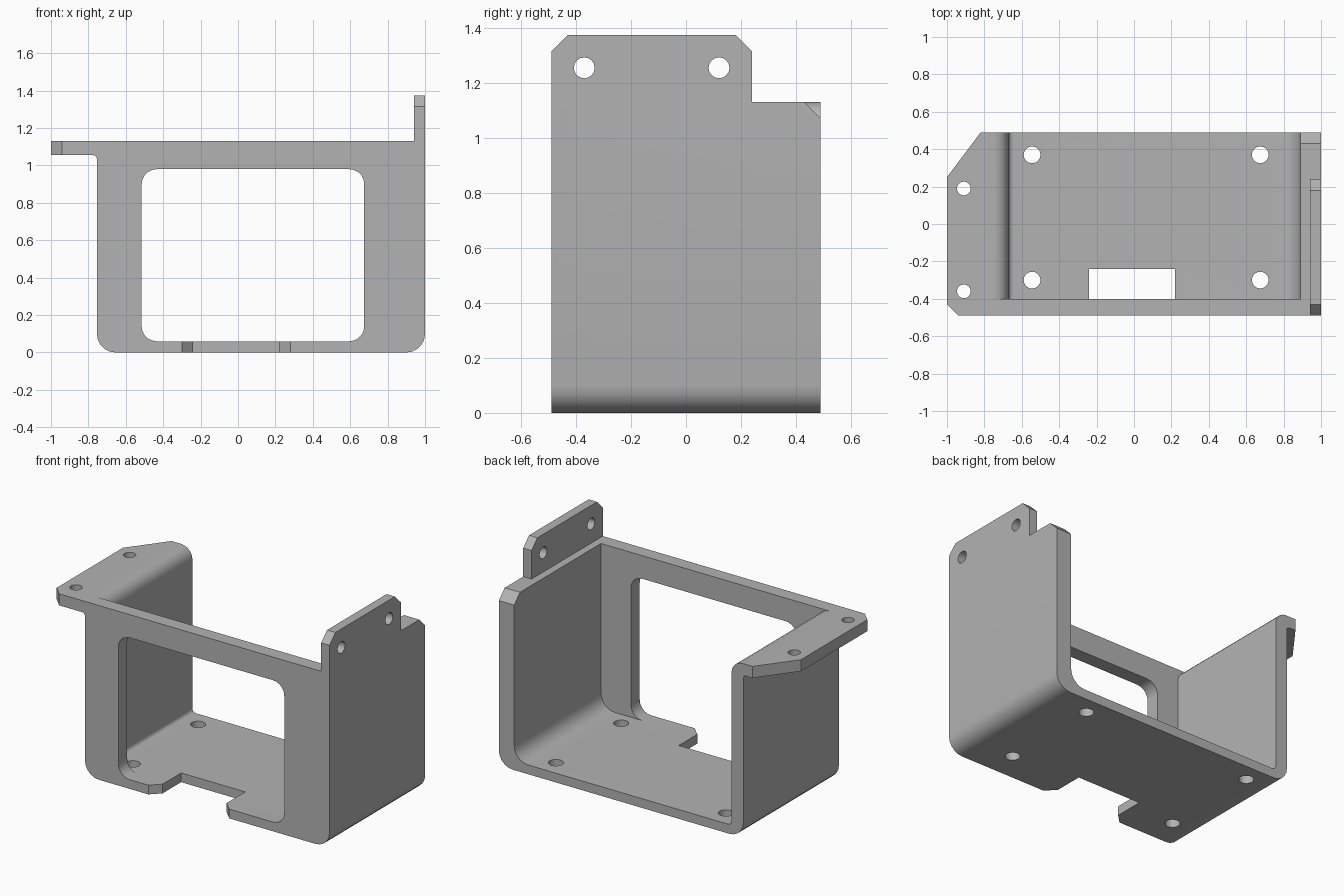
import bpy, bmesh, math
from mathutils import Vector

cube = bpy.data.objects.get("Cube")
if cube:
    bpy.data.objects.remove(cube, do_unlink=True)

grey = bpy.data.materials.new("plain_grey")
grey.use_nodes = True
COLOUR = (0.45, 0.45, 0.45, 1)
grey.diffuse_color = COLOUR
grey.node_tree.nodes["Principled BSDF"].inputs["Base Color"].default_value = COLOUR


def rounded(points, steps=5):
    """Outline from (a, b, radius) corners; a zero radius stays sharp."""
    out = []
    for i, (a, b, r) in enumerate(points):
        p = Vector((a, b))
        d1 = (Vector(points[i - 1][:2]) - p).normalized()
        d2 = (Vector(points[(i + 1) % len(points)][:2]) - p).normalized()
        if r == 0:
            arc = [p]
        else:
            centre = p + (d1 + d2) * r      # all rounded corners are square
            arc = []
            for k in range(steps + 1):
                t = math.pi / 2 * k / steps
                arc.append(centre - d2 * r * math.cos(t) - d1 * r * math.sin(t))
        for q in arc:
            if not out or (q - out[-1]).length > 1e-4:
                out.append(q)
    return out


def prism(name, outline, axis, lo, hi):
    """Extrude a flat outline along one axis."""
    place = {"x": lambda a, b, c: (c, a, b),
             "y": lambda a, b, c: (a, c, b),
             "z": lambda a, b, c: (a, b, c)}[axis]
    bm = bmesh.new()
    low = [bm.verts.new(place(a, b, lo)) for a, b in outline]
    high = [bm.verts.new(place(a, b, hi)) for a, b in outline]
    bm.faces.new(low)
    bm.faces.new(high)
    n = len(low)
    for i in range(n):
        j = (i + 1) % n
        bm.faces.new((low[i], low[j], high[j], high[i]))
    bmesh.ops.recalc_face_normals(bm, faces=bm.faces)
    mesh = bpy.data.meshes.new(name)
    bm.to_mesh(mesh)
    bm.free()
    obj = bpy.data.objects.new(name, mesh)
    bpy.context.collection.objects.link(obj)
    mesh.materials.append(grey)
    return obj


def cut(name, outline, axis, lo, hi):
    """Subtract a prism from the bracket."""
    tool = prism(name, outline, axis, lo, hi)
    tool.hide_render = True
    mod = bracket.modifiers.new(name, "BOOLEAN")
    mod.operation = "DIFFERENCE"
    mod.solver = "EXACT"
    mod.object = tool
    bpy.context.view_layer.objects.active = bracket
    bpy.ops.object.modifier_apply(modifier=mod.name)
    bpy.data.objects.remove(tool, do_unlink=True)


def chamfer(name, a, b, da, db, axis, lo, hi):
    """Cut a corner at (a, b); da and db point into the part."""
    cut(name, [(a + 2 * da, b - db), (a - da, b + 2 * db), (a - da, b - db)],
        axis, lo, hi)


def hole(name, a, b, r, axis, lo, hi, sides=16):
    turn = [2 * math.pi * k / sides for k in range(sides)]
    cut(name, [(a + r * math.cos(t), b + r * math.sin(t)) for t in turn], axis, lo, hi)


FRONT, BACK, RIM, TOP = -0.49, 0.49, 1.13, 1.375

# Outer silhouette: floor, both walls, side flange and upright tab
bracket = prism("bracket", rounded([
    (-0.755, 0, 0.1), (1, 0, 0.1), (1, TOP, 0), (0.94, TOP, 0), (0.94, RIM, 0),
    (-1, RIM, 0), (-1, 1.055, 0), (-0.755, 1.055, 0.02)]), "y", FRONT, BACK)

# Inner channel, open at the top and back, with the flange bend rounded over
cut("channel", rounded([
    (-0.67, 0.06, 0.025), (0.89, 0.06, 0.1), (0.89, 1.6, 0), (-0.75, 1.6, 0),
    (-0.75, RIM, 0), (-0.67, RIM, 0.08)]), "y", -0.40, 0.7)

# Front window
cut("window", rounded([
    (-0.515, 0.06, 0.08), (0.675, 0.06, 0.08), (0.675, 0.98, 0.08),
    (-0.515, 0.98, 0.08)]), "y", -0.6, -0.35)

# Floor notch with flared mouth
cut("floor_notch", [(-0.36, -0.55), (0.34, -0.55), (0.22, -0.43), (0.22, -0.24),
                    (-0.24, -0.24), (-0.24, -0.43)], "z", -0.1, 0.08)

# Tab shortened at the back, then corners clipped
cut("tab_relief", [(0.24, RIM), (0.7, RIM), (0.7, 1.6), (0.24, 1.6)], "x", 0.92, 1.1)
chamfer("tab_front_corner", FRONT, TOP, 0.06, -0.06, "x", 0.92, 1.1)
chamfer("tab_back_corner", 0.24, TOP, -0.06, -0.06, "x", 0.92, 1.1)
chamfer("wall_corner", BACK, RIM, -0.06, -0.06, "x", 0.8, 1.1)

# Flange corners
chamfer("flange_front_corner", -1, FRONT, 0.06, 0.06, "z", 1, 1.2)
chamfer("flange_back_corner", -1, BACK, 0.18, -0.24, "z", 1, 1.2)

# Screw holes
for x in (-0.545, 0.675):
    for y in (-0.30, 0.37):
        hole("floor_hole", x, y, 0.045, "z", -0.1, 0.2)
for y in (-0.36, 0.19):
    hole("flange_hole", -0.91, y, 0.037, "z", 1, 1.2)
for y in (-0.37, 0.12):
    hole("tab_hole", y, 1.255, 0.038, "x", 0.9, 1.1)

bpy.ops.object.select_all(action="DESELECT")
bracket.select_set(True)
bpy.context.view_layer.objects.active = bracket
bpy.ops.object.shade_smooth_by_angle(angle=math.radians(30))
